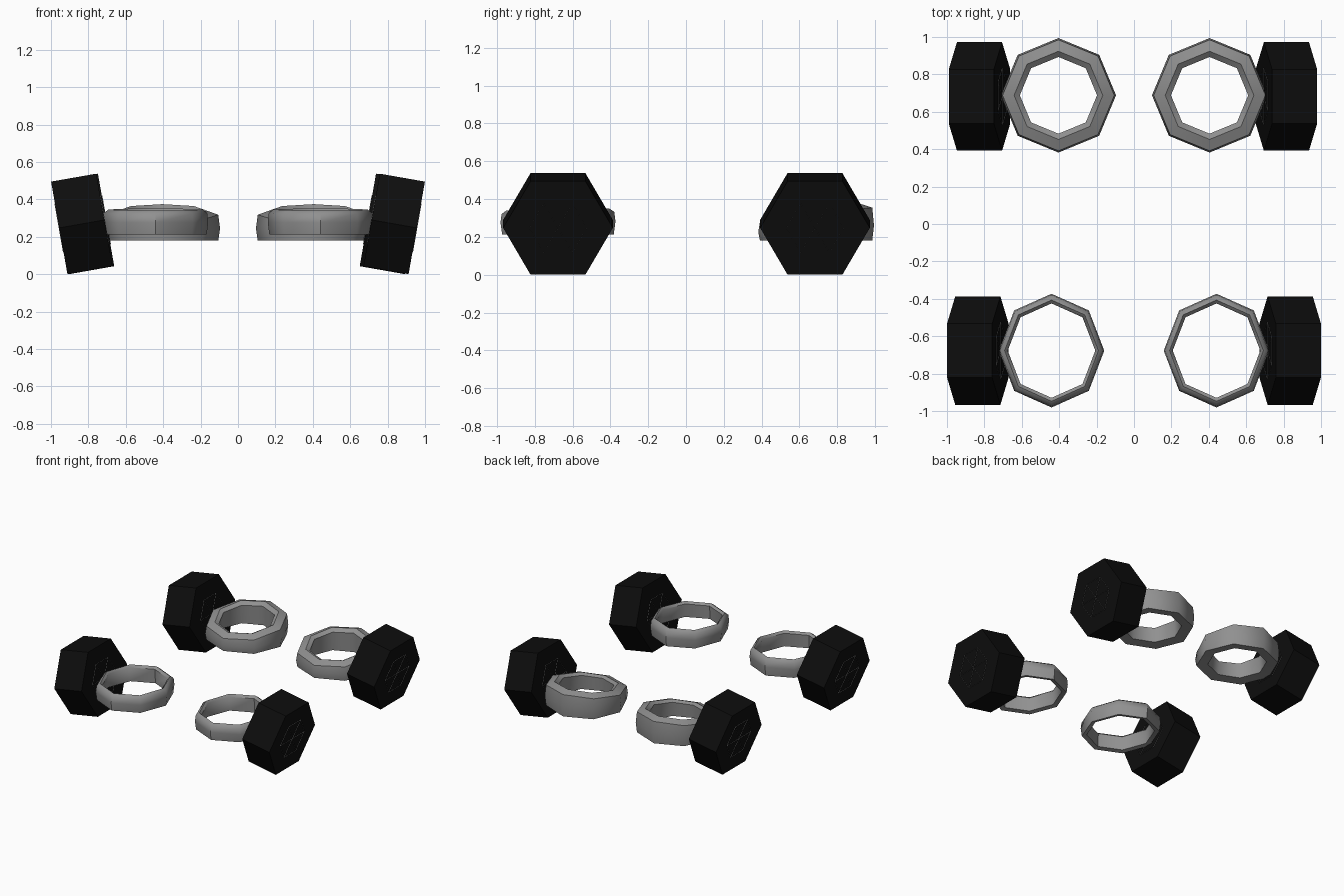
import bpy, bmesh, math
from mathutils import Matrix, Vector

cube = bpy.data.objects.get("Cube")
if cube:
    bpy.data.objects.remove(cube)


def material(name, value):
    m = bpy.data.materials.new(name)
    m.use_nodes = True
    colour = (value, value, value, 1)
    m.diffuse_color = colour
    bsdf = m.node_tree.nodes["Principled BSDF"]
    bsdf.inputs["Base Color"].default_value = colour
    bsdf.inputs["Roughness"].default_value = 0.8
    return m


BLACK = material("tyre black", 0.004)
GREY = material("metal grey", 0.28)


def add_object(name, bm, mat, matrix=None, smooth=None):
    bmesh.ops.recalc_face_normals(bm, faces=bm.faces)
    mesh = bpy.data.meshes.new(name)
    bm.to_mesh(mesh)
    bm.free()
    mesh.materials.append(mat)
    ob = bpy.data.objects.new(name, mesh)
    bpy.context.collection.objects.link(ob)
    if matrix:
        ob.matrix_world = matrix
    if smooth:
        bpy.ops.object.select_all(action='DESELECT')
        ob.select_set(True)
        bpy.context.view_layer.objects.active = ob
        bpy.ops.object.shade_smooth_by_angle(angle=math.radians(smooth))
    return ob


def hexagon(bm, radius, x):
    """Six points in the yz plane, corners pointing along y."""
    return [bm.verts.new((x, radius * math.cos(k * math.pi / 3),
                          radius * math.sin(k * math.pi / 3))) for k in range(6)]


def extrude_x(bm, faces, depth):
    new = bmesh.ops.extrude_face_region(bm, geom=faces)["geom"]
    bmesh.ops.translate(bm, verts=[v for v in new if isinstance(v, bmesh.types.BMVert)],
                        vec=(depth, 0, 0))


HALF = 0.1225   # half the tyre width


def tyre(name, matrix):
    bm = bmesh.new()
    face = bm.faces.new(hexagon(bm, 0.29, -HALF))
    extrude_x(bm, [face], 2 * HALF)
    add_object(name, bm, BLACK, matrix)


def spoked_hub(name, matrix, side):
    """Thin hexagonal rim with six spokes, on one face of the tyre."""
    bm = bmesh.new()
    x = side * (HALF - 0.003)
    ring = hexagon(bm, 0.152, x)
    mid = bm.verts.new((x, 0, 0))
    tris = [bm.faces.new((mid, ring[k], ring[(k + 1) % 6])) for k in range(6)]
    bmesh.ops.inset_individual(bm, faces=tris, thickness=0.013)
    bmesh.ops.delete(bm, geom=tris, context='FACES')
    extrude_x(bm, bm.faces[:], side * 0.006)
    add_object(name, bm, GREY, matrix)


def ring(name, centre, rx, ry, base, height, rise, profile):
    """Eight-sided ring; profile gives (radius, height) fractions, rise lifts the rear top."""
    bm = bmesh.new()
    loops = []
    for k in range(8):
        c, s = math.cos(k * math.pi / 4), math.sin(k * math.pi / 4)
        loops.append([bm.verts.new((centre[0] + rx * r * c, centre[1] + ry * r * s,
                                    base + t * (height + rise * r * s)))
                      for r, t in profile])
    n = len(profile)
    for k in range(8):
        a, b = loops[k], loops[(k + 1) % 8]
        for i in range(n):
            j = (i + 1) % n
            bm.faces.new((a[i], b[i], b[j], a[j]))
    add_object(name, bm, GREY, smooth=47)


# Cross-sections: outer wall upwards, over the top bevel, down the inner wall
REAR_SECTION = [(0.97, 0), (1.0, 0.4), (0.97, 0.86), (0.77, 1.0), (0.67, 0.88), (0.70, 0.06)]
FRONT_SECTION = [(0.97, 0), (1.0, 0.5), (0.98, 0.86), (0.89, 1.0), (0.83, 0.88), (0.85, 0.06)]

# Wheels lean outwards at the top
for label, x, y in (("front_left", 0.835, -0.677), ("front_right", -0.835, -0.677),
                    ("rear_left", 0.815, 0.682), ("rear_right", -0.826, 0.682)):
    s = 1 if x > 0 else -1
    place = Matrix.Translation(Vector((x, y, 0.269))) @ Matrix.Rotation(s * math.radians(10), 4, 'Y')
    tyre(label + "_tyre", place)
    spoked_hub(label + "_outer_hub", place, s)
    spoked_hub(label + "_inner_hub", place, -s)

# Rings inboard of the wheels
for label, s in (("left", 1), ("right", -1)):
    ring("front_%s_ring" % label, (s * 0.441, -0.677), 0.282, 0.304, 0.212, 0.134, 0.006, FRONT_SECTION)
    ring("rear_%s_ring" % label, (s * 0.404, 0.688), 0.308, 0.306, 0.18, 0.16, 0.045, REAR_SECTION)
